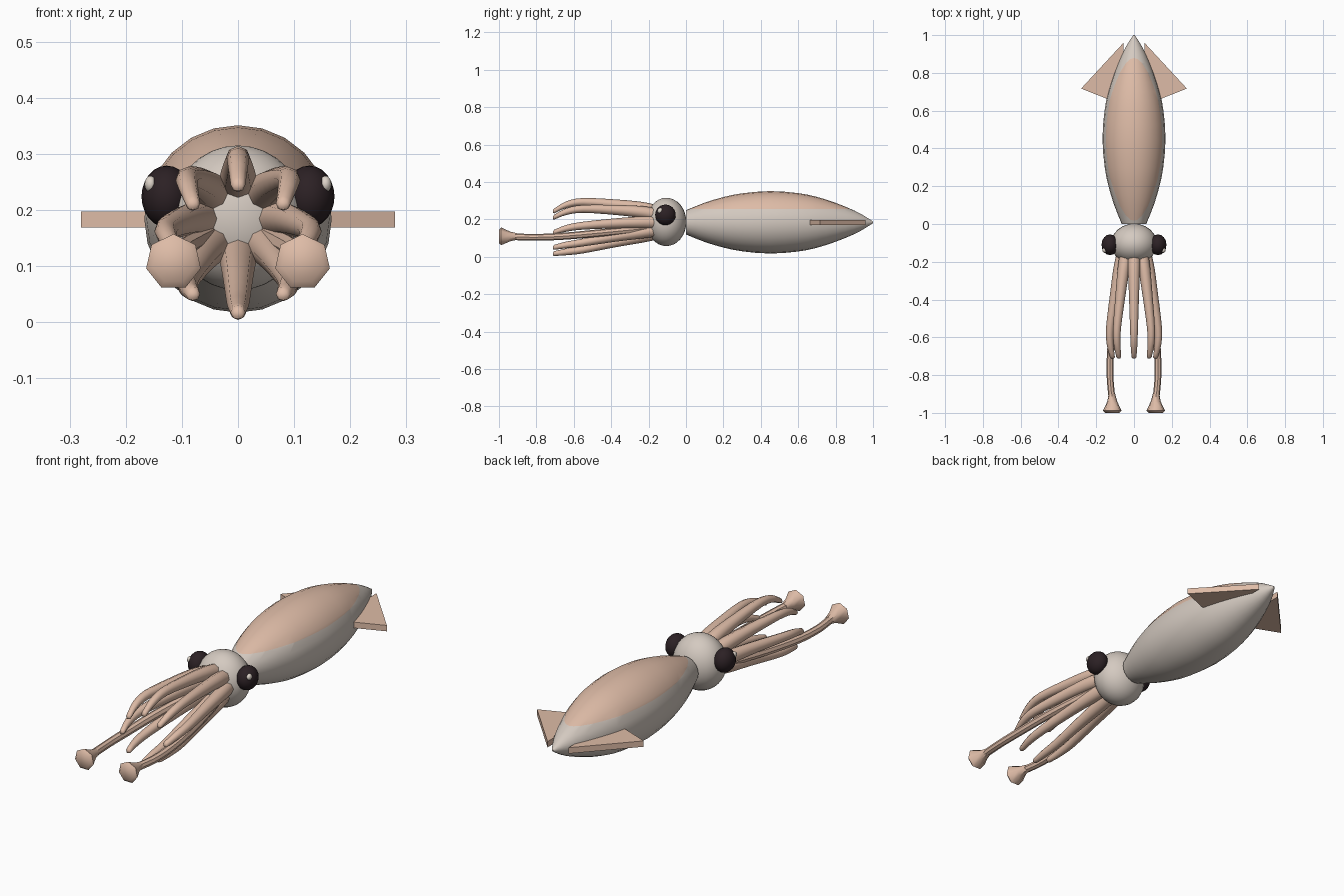
import bpy, bmesh, math
from mathutils import Vector

if "Cube" in bpy.data.objects:
    bpy.data.objects.remove(bpy.data.objects["Cube"])

CZ = 0.184  # height of the body axis


def material(name, rgb):
    m = bpy.data.materials.new(name)
    m.diffuse_color = (*rgb, 1)
    m.use_nodes = True
    m.node_tree.nodes["Principled BSDF"].inputs["Base Color"].default_value = m.diffuse_color
    return m


TAN = material("tan skin", (0.73, 0.50, 0.385))
PALE = material("pale skin", (0.66, 0.59, 0.53))
DARK = material("eye dark", (0.025, 0.015, 0.018))
GLINT = material("eye glint", (0.72, 0.65, 0.58))


def finish(name, bm, mats, angle=40):
    bmesh.ops.recalc_face_normals(bm, faces=bm.faces)
    mesh = bpy.data.meshes.new(name)
    bm.to_mesh(mesh)
    bm.free()
    ob = bpy.data.objects.new(name, mesh)
    bpy.context.collection.objects.link(ob)
    for m in mats:
        mesh.materials.append(m)
    bpy.ops.object.select_all(action='DESELECT')
    ob.select_set(True)
    bpy.context.view_layer.objects.active = ob
    if angle:
        bpy.ops.object.shade_smooth_by_angle(angle=math.radians(angle))
    return ob


def smooth_path(pts, steps):
    """Catmull-Rom through tuples (x, y, z, radius)."""
    p = [Vector(q) for q in pts]
    p = [2 * p[0] - p[1]] + p + [2 * p[-1] - p[-2]]
    out = []
    for a, b, c, d in zip(p, p[1:], p[2:], p[3:]):
        for i in range(steps):
            t = i / steps
            out.append(0.5 * (2 * b + (c - a) * t + (2 * a - 5 * b + 4 * c - d) * t * t
                              + (3 * b - a - 3 * c + d) * t ** 3))
    return out + [p[-2]]


def tube(path, sides):
    """Closed tube with rings facing along y."""
    bm = bmesh.new()
    rings = []
    for x, y, z, r in path:
        rings.append([bm.verts.new((x + r * math.sin(2 * math.pi * k / sides), y,
                                    z + r * math.cos(2 * math.pi * k / sides)))
                      for k in range(sides)])
    for a, b in zip(rings, rings[1:]):
        for k in range(sides):
            j = (k + 1) % sides
            bm.faces.new((a[k], a[j], b[j], b[k]))
    bm.faces.new(rings[0])
    bm.faces.new(rings[-1])
    return bm


def ellipsoid(name, centre, size, mat, seg, rings):
    bm = bmesh.new()
    bmesh.ops.create_uvsphere(bm, u_segments=seg, v_segments=rings, radius=1)
    for v in bm.verts:
        v.co = Vector(centre) + Vector([a * b for a, b in zip(v.co, size)])
    return finish(name, bm, [mat], 60)


# Mantle: turned profile, with the back coloured above a level cut
profile = [(0, 0.065), (0.1, 0.105), (0.2, 0.135), (0.3, 0.155), (0.45, 0.167), (0.6, 0.156),
           (0.7, 0.136), (0.8, 0.104), (0.9, 0.063), (0.96, 0.03), (1.0, 0.004)]
bm = tube(smooth_path([(0, y, CZ, r) for y, r in profile], 2), 24)
cut = 0.256
bmesh.ops.bisect_plane(bm, geom=bm.verts[:] + bm.edges[:] + bm.faces[:],
                       plane_co=(0, 0, cut), plane_no=(0, 0, 1))
for f in bm.faces:
    f.material_index = int(f.calc_center_median().z > cut)
finish("mantle", bm, [PALE, TAN])

# Head
ellipsoid("head", (0, -0.105, CZ + 0.002), (0.122, 0.107, 0.129), PALE, 24, 16)

for s, side in ((1, "right"), (-1, "left")):
    # Eyes
    ellipsoid("eye_" + side, (s * 0.127, -0.11, 0.224), (0.045, 0.055, 0.055), DARK, 16, 12)
    ellipsoid("eye_glint_" + side, (s * 0.156, -0.138, 0.246), (0.011, 0.015, 0.015),
              GLINT, 10, 8)

    # Fins: flat triangular slabs
    bm = bmesh.new()
    tri = [(0.055, 0.96), (0.28, 0.717), (0.055, 0.628)]
    lo, hi = [[bm.verts.new((s * x, y, z)) for x, y in tri] for z in (0.169, 0.197)]
    bm.faces.new(lo)
    bm.faces.new(hi)
    for i in range(3):
        j = (i + 1) % 3
        bm.faces.new((lo[i], lo[j], hi[j], hi[i]))
    finish("fin_" + side, bm, [TAN], 0)

    # Long tentacles
    path = [(0.05, -0.17, 0.155, 0.02), (0.1, -0.45, 0.128, 0.02), (0.122, -0.65, 0.11, 0.019),
            (0.127, -0.8, 0.104, 0.018), (0.116, -0.93, 0.107, 0.018)]
    finish("tentacle_" + side,
           tube(smooth_path([(s * x, y, z, r) for x, y, z, r in path], 4), 8), [TAN])

    # Clubs at the tentacle ends
    club = [(0.117, -0.90, 0.107, 0.018), (0.115, -0.94, 0.107, 0.027),
            (0.115, -0.988, 0.107, 0.05), (0.115, -1.0, 0.107, 0.038)]
    bm = tube([(s * x, y, z, r) for x, y, z, r in club], 7)
    finish("club_" + side, bm, [TAN], 50)

# Eight arms: ring radius, y, sag and thickness along each arm
stations = [(0.062, -0.17, 0.0, 0.034), (0.078, -0.24, 0.0, 0.032), (0.1, -0.37, 0.005, 0.027),
            (0.127, -0.55, 0.018, 0.021), (0.126, -0.64, 0.032, 0.018),
            (0.114, -0.705, 0.053, 0.013)]
for k in range(8):
    a = k * math.pi / 4
    path = smooth_path([(R * math.sin(a), y, CZ + R * math.cos(a) - sag, r)
                        for R, y, sag, r in stations], 3)
    x, y, z, r = path[-1]
    path.append(Vector((x, y - 0.006, z - 0.003, r * 0.6)))
    finish(f"arm_{k + 1}", tube(path, 8), [TAN], 60)
